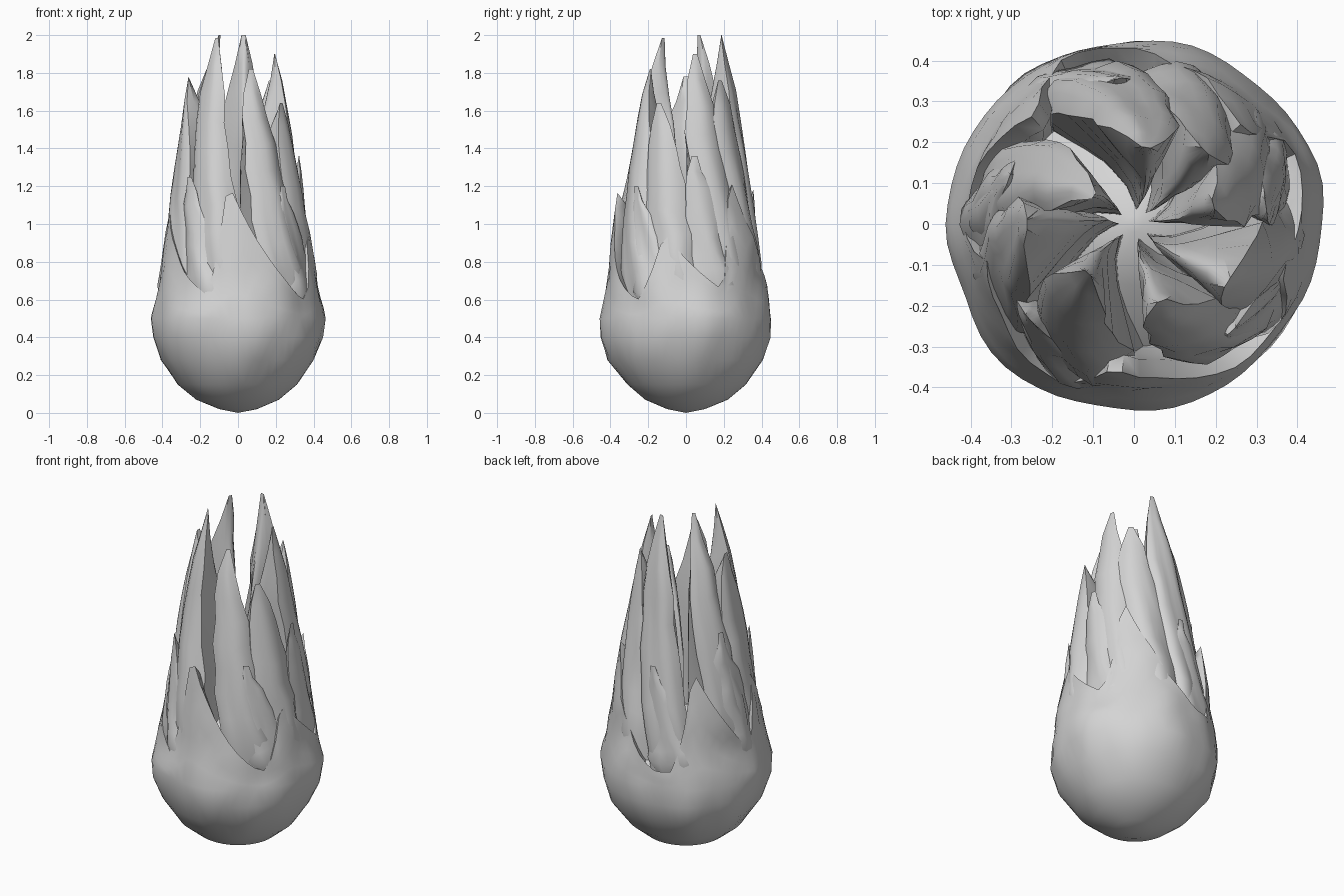
import bpy, bmesh, math, random
from mathutils import Vector, noise

cube = bpy.data.objects.get("Cube")
if cube:
    bpy.data.objects.remove(cube, do_unlink=True)

random.seed(4)
grey = bpy.data.materials.new("flame grey")
grey.use_nodes = True
grey.diffuse_color = (0.66, 0.66, 0.66, 1)
grey.node_tree.nodes["Principled BSDF"].inputs["Base Color"].default_value = (0.66, 0.66, 0.66, 1)

# Outer envelope: height, radius
ENVELOPE = [(0, 0), (.02, .1), (.07, .22), (.15, .315), (.28, .41), (.4, .45), (.5, .453),
            (.62, .435), (.75, .415), (.95, .39), (1.2, .355), (1.45, .31), (1.7, .26), (2, .17)]


def envelope(z):
    for (z0, r0), (z1, r1) in zip(ENVELOPE, ENVELOPE[1:]):
        if z <= z1:
            return r0 + (r1 - r0) * (z - z0) / (z1 - z0)
    return ENVELOPE[-1][1]


def polar(r, angle, z):
    return Vector((r * math.cos(angle), r * math.sin(angle), z))


def loft(name, rings):
    """Skin closed rings of points, capped at both ends, with smooth shading."""
    bm = bmesh.new()
    rows = [[bm.verts.new(p) for p in ring] for ring in rings]
    n = len(rows[0])
    for low, high in zip(rows, rows[1:]):
        for i in range(n):
            j = (i + 1) % n
            bm.faces.new((low[i], low[j], high[j], high[i]))
    bm.faces.new(rows[0][::-1])
    bm.faces.new(rows[-1])
    bmesh.ops.remove_doubles(bm, verts=bm.verts, dist=0.0005)
    bmesh.ops.triangulate(bm, faces=bm.faces)
    bmesh.ops.recalc_face_normals(bm, faces=bm.faces)
    mesh = bpy.data.meshes.new(name)
    bm.to_mesh(mesh)
    bm.free()
    mesh.materials.append(grey)
    obj = bpy.data.objects.new(name, mesh)
    bpy.context.collection.objects.link(obj)
    bpy.ops.object.select_all(action='DESELECT')
    obj.select_set(True)
    bpy.context.view_layer.objects.active = obj
    bpy.ops.object.shade_smooth_by_angle(angle=math.radians(50))


# Outer flame points on the bulb's rim: angle, height
RIM = [(45, 1.26), (135, 1.18), (198, 1.05), (266, 1.23), (345, .96)]


def rim_height(deg):
    """Each point falls steeply clockwise and slowly anticlockwise."""
    best = 0
    for peak, top in RIM:
        d = (deg - peak + 180) % 360 - 180
        fall = d / 58 if d >= 0 else -d / 22
        best = max(best, (top - .6) * max(0, 1 - fall) ** 1.5)
    return .6 + best


# Lumpy bulb whose wall rises into the rim, then folds inward to a low floor
SIDES = 60
LOW_RINGS = [z for z, r in ENVELOPE[:7]]
rings = []
for z in LOW_RINGS + [.2, .4, .6, .8, 1]:
    ring = []
    for i in range(SIDES):
        deg = 360 * i / SIDES
        h = z if len(rings) < len(LOW_RINGS) else .5 + (rim_height(deg) - .5) * z
        r = envelope(h)
        lump = 1 + noise.noise(polar(r, math.radians(deg), h) * 5) * .05 * min(1, r / .4)
        # walls twist clockwise as they rise
        a = math.radians(deg - 8 * max(0, h - .6))
        ring.append(polar(r * lump, a, h))
    rings.append(ring)
rim = rings[-1]
rings.append([Vector((p.x * .88, p.y * .88, p.z - .06)) for p in rim])
for r, z in ((.3, .62), (.15, .75), (.02, .8)):
    rings.append([polar(r, math.tau * i / SIDES, z) for i in range(SIDES)])
loft("bulb", rings)


def tongue(name, tip_deg, tip_z, tip_r, lean, back, front, core_r, blunt):
    """Leaning flame blade: steep on one edge, long slope on the other,
    with its inner side curling towards the axis down to core_r."""
    tip, steps, across, base_z = math.radians(tip_deg), 10, 9, .5
    rings = []
    for k in range(steps + 1):
        s = k / steps
        z = base_z + (tip_z - base_z) * s
        r = envelope(z) - .018 + (tip_r - envelope(tip_z) + .018) * s ** 3 - .06 * max(0, 1 - s * 5)
        centre = tip + math.radians(lean) * (1 - s) ** 1.2
        # blades keep their breadth as the flame narrows
        spread = math.sqrt(.42 / r)
        lo = centre - spread * (math.radians(back) * (1 - s ** blunt) + .04)
        hi = centre + spread * (math.radians(front) * (1 - s ** (blunt * .75)) + .04)
        if 0 < k < steps:
            lo += random.uniform(-.04, .04)
            hi += random.uniform(-.06, .06)
        outer, inner = [], []
        for i in range(across):
            t = i / (across - 1)
            a = lo + (hi - lo) * t
            # rounded face with shallow folds running up the blade
            fold = .014 * math.sin(t * 10 + tip_deg + s * 2) * (1 - s)
            tuck = .05 * abs(2 * t - 1) ** 3 * (1 - s * s)
            ro = r + fold - tuck + .01 * (1 - s)
            depth = math.sin(math.pi * t) ** .5 * (1 - s ** 3.5)
            ri = ro - max(0, ro - core_r) * depth
            height = z + .05 * math.sin(t * 9 + k) * s * (1 - s)
            outer.append(polar(ro, a, height))
            inner.append(polar(ri, a - .5 * depth * (ro - ri) / ro, height))
        rings.append(outer + inner[::-1])
    loft(name, rings)


# Tall inner tongues: tip angle, tip height, tip radius
TALL = [(227, 1.985, .165), (145, 2.0, .12), (81, 2.0, .19), (14, 1.9, .2),
        (180, 1.78, .262), (290, 1.82, .2), (46, 1.76, .25), (328, 1.64, .27)]
for n, (deg, z, r) in enumerate(TALL):
    tongue(f"tall_flame_{n + 1}", deg, z, r, 30, 18, 21, .035, 5)

# Middle tongues between the rim and the tall ones: tip angle, tip height
MIDDLE = [(95, 1.18), (160, 1.36), (222, 1.25), (312, 1.2), (8, 1.36)]
for n, (deg, z) in enumerate(MIDDLE):
    tongue(f"middle_flame_{n + 1}", deg, z, envelope(z), 22, 16, 26, .25, 2.6)
